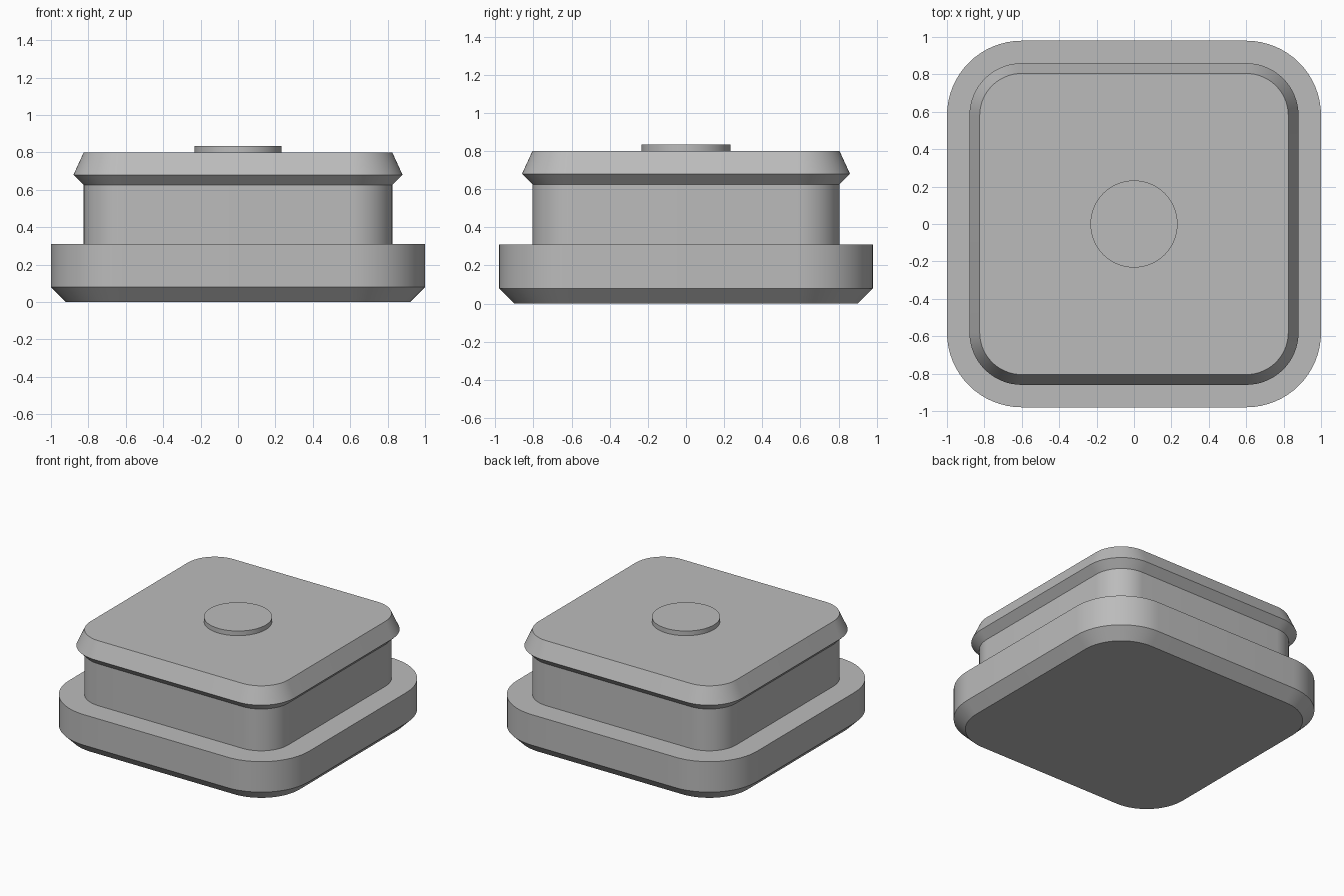
import bpy, bmesh, math

if "Cube" in bpy.data.objects:
    bpy.data.objects.remove(bpy.data.objects["Cube"])

CX, CY = 0.60, 0.58      # centres of the rounded corners
SEG = 16                 # segments per corner

grey = bpy.data.materials.new("plain grey")
grey.diffuse_color = (0.5, 0.5, 0.5, 1)
grey.use_nodes = True
grey.node_tree.nodes["Principled BSDF"].inputs["Base Color"].default_value = grey.diffuse_color


def rounded_ring(radius, z):
    """Rounded rectangle outline with concentric corners."""
    pts = []
    for q, (sx, sy) in enumerate([(1, 1), (-1, 1), (-1, -1), (1, -1)]):
        for i in range(SEG + 1):
            a = math.pi / 2 * (q + i / SEG)
            pts.append((sx * CX + radius * math.cos(a), sy * CY + radius * math.sin(a), z))
    return pts


def circle_ring(radius, z, n=64):
    return [(radius * math.cos(2 * math.pi * i / n),
             radius * math.sin(2 * math.pi * i / n), z) for i in range(n)]


def stack(name, rings, cap_bottom=True):
    """Skin a list of matching outlines into a capped solid."""
    bm = bmesh.new()
    loops = [[bm.verts.new(p) for p in ring] for ring in rings]
    n = len(loops[0])
    for low, high in zip(loops, loops[1:]):
        for i in range(n):
            j = (i + 1) % n
            bm.faces.new((low[i], low[j], high[j], high[i]))
    if cap_bottom:
        bm.faces.new(loops[0][::-1])
    bm.faces.new(loops[-1])
    mesh = bpy.data.meshes.new(name)
    bm.to_mesh(mesh)
    bm.free()
    mesh.materials.append(grey)
    obj = bpy.data.objects.new(name, mesh)
    bpy.context.collection.objects.link(obj)
    bpy.ops.object.select_all(action='DESELECT')
    obj.select_set(True)
    bpy.context.view_layer.objects.active = obj
    bpy.ops.object.shade_smooth_by_angle(angle=math.radians(20))
    return obj


# Body: chamfered base, ledge, neck, flared rim and flat top (corner radius, height)
profile = [(0.32, 0), (0.40, 0.08), (0.40, 0.31), (0.225, 0.31),
           (0.225, 0.625), (0.28, 0.68), (0.225, 0.80)]
stack("body", [rounded_ring(r, z) for r, z in profile])

# Round button on the top
stack("top_button", [circle_ring(0.233, 0.80), circle_ring(0.233, 0.835)], cap_bottom=False)
